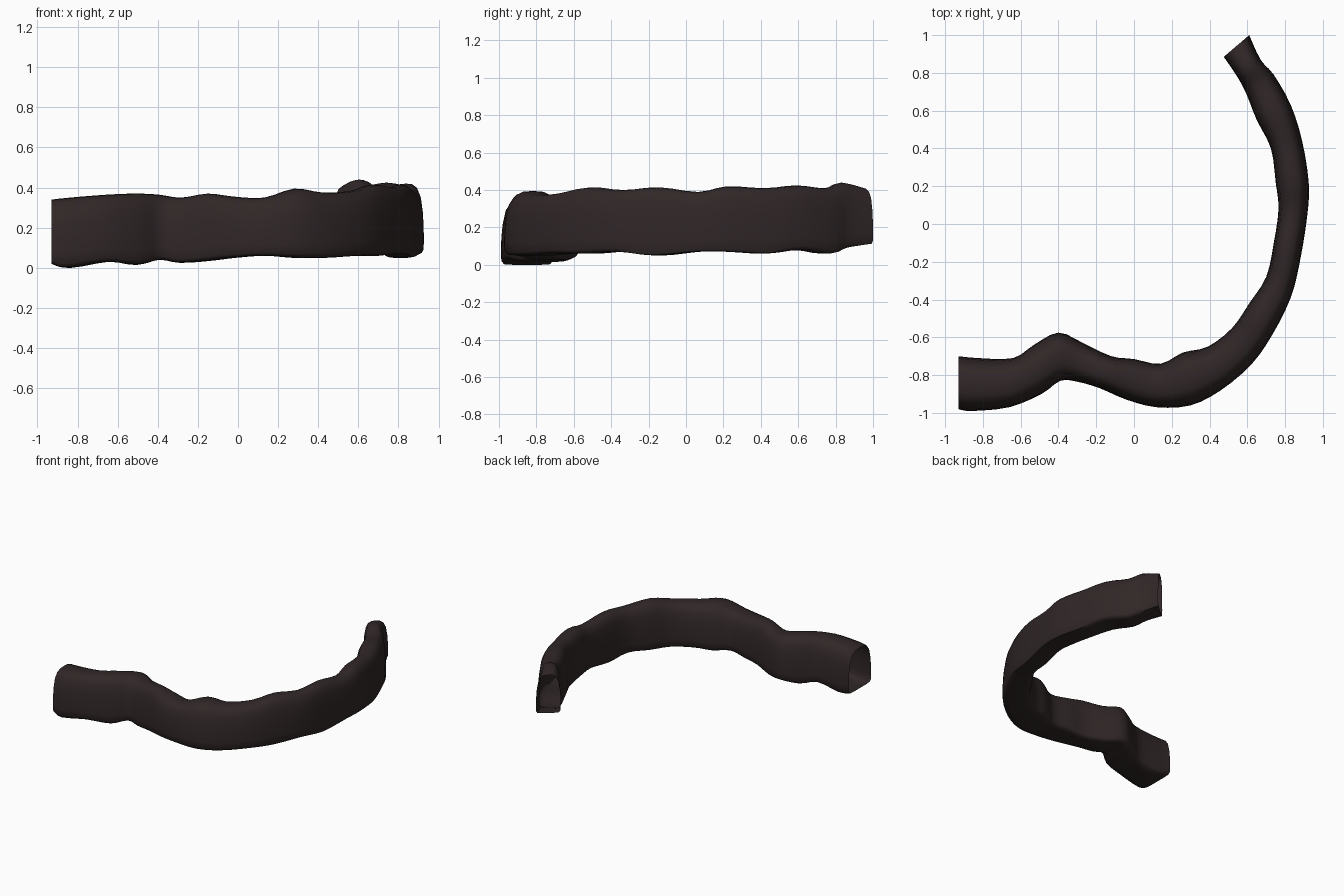
import bpy, bmesh
from mathutils import Vector

if "Cube" in bpy.data.objects:
    bpy.data.objects.remove(bpy.data.objects["Cube"])

# Tunnel stations: inner wall x, y, outer wall x, y, floor z, crown z
STATIONS = [
    (-.93, -.70, -.93, -.98, .02, .34),
    (-.82, -.71, -.86, -.99, .00, .35),
    (-.64, -.71, -.66, -.97, .03, .365),
    (-.53, -.64, -.49, -.90, .015, .37),
    (-.40, -.575, -.39, -.83, .04, .365),
    (-.27, -.63, -.30, -.835, .025, .35),
    (-.12, -.70, -.18, -.87, .035, .37),
    (.00, -.715, -.04, -.93, .05, .355),
    (.14, -.74, .12, -.97, .06, .35),
    (.26, -.68, .30, -.96, .05, .395),
    (.39, -.65, .46, -.88, .05, .375),
    (.52, -.55, .62, -.745, .06, .385),
    (.61, -.42, .73, -.59, .06, .415),
    (.70, -.28, .83, -.39, .07, .40),
    (.74, -.10, .88, -.19, .05, .415),
    (.765, .08, .918, .05, .07, .39),
    (.75, .22, .925, .22, .07, .42),
    (.725, .40, .89, .44, .06, .41),
    (.65, .55, .83, .63, .08, .425),
    (.59, .70, .74, .79, .06, .41),
    (.54, .79, .67, .87, .09, .44),
    (.475, .885, .61, 1.0, .11, .41),
]
# Half arch section (across, up): flat floor, upright wall, rounded crown
HALF = [(0, 0), (.5, 0), (.88, .01), (.98, .06), (1, .2), (.98, .42),
        (.93, .62), (.82, .82), (.62, .94), (.35, .99), (0, 1)]
SECTION = HALF + [(-u, v) for u, v in reversed(HALF[1:-1])]
SUB = 3


def blend(a, b, c, d, t):
    return .5 * (2*b + (c-a)*t + (2*a-5*b+4*c-d)*t*t + (3*b-a-3*c+d)*t**3)


# Smoothly interpolated stations along the tunnel
rows = []
n = len(STATIONS)
for i in range(n - 1):
    p = [STATIONS[min(max(i + k, 0), n - 1)] for k in (-1, 0, 1, 2)]
    for s in range(SUB):
        rows.append([blend(*q, s / SUB) for q in zip(*p)])
rows.append(STATIONS[-1])

# Open-ended tunnel skin
bm = bmesh.new()
rings = []
for xi, yi, xo, yo, z0, z1 in rows:
    ring = []
    for u, v in SECTION:
        k = (u + 1) / 2
        ring.append(bm.verts.new(Vector((xi + (xo-xi)*k, yi + (yo-yi)*k, z0 + (z1-z0)*v))))
    rings.append(ring)
m = len(SECTION)
for a, b in zip(rings, rings[1:]):
    for j in range(m):
        k = (j + 1) % m
        bm.faces.new((a[j], a[k], b[k], b[j]))
bmesh.ops.recalc_face_normals(bm, faces=bm.faces)
mesh = bpy.data.meshes.new("tunnel")
bm.to_mesh(mesh)
bm.free()
tunnel = bpy.data.objects.new("tunnel", mesh)
bpy.context.collection.objects.link(tunnel)

# Dark rock colour and smooth shading
rock = bpy.data.materials.new("dark_rock")
rock.diffuse_color = (.03, .02, .02, 1)
rock.use_nodes = True
rock.node_tree.nodes["Principled BSDF"].inputs["Base Color"].default_value = rock.diffuse_color
mesh.materials.append(rock)
bpy.context.view_layer.objects.active = tunnel
tunnel.select_set(True)
bpy.ops.object.shade_smooth_by_angle(angle=1.0)
